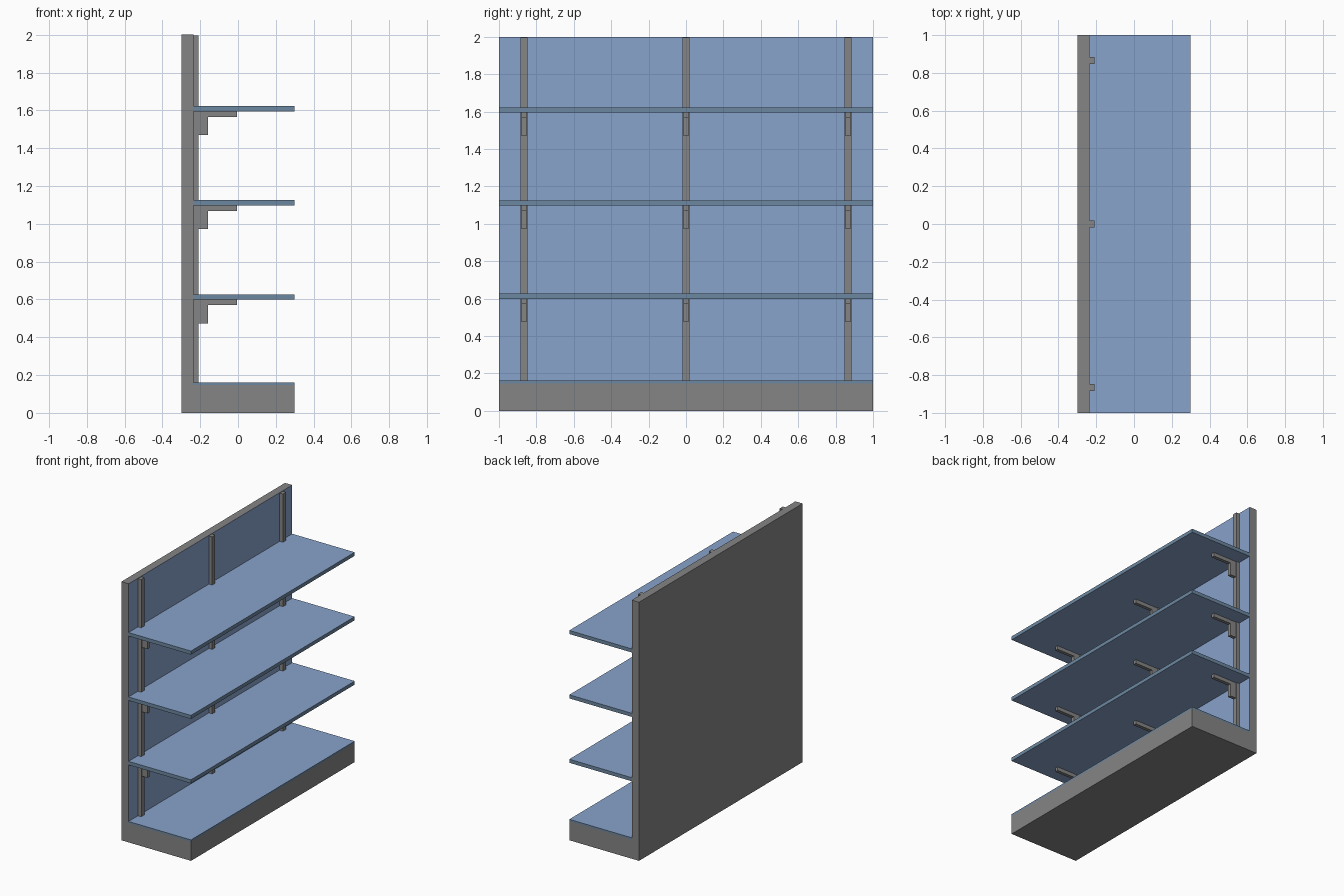
import bpy

if "Cube" in bpy.data.objects:
    bpy.data.objects.remove(bpy.data.objects["Cube"])


def make_material(name, rgb):
    m = bpy.data.materials.new(name)
    m.diffuse_color = (*rgb, 1.0)
    m.use_nodes = True
    m.node_tree.nodes["Principled BSDF"].inputs["Base Color"].default_value = m.diffuse_color
    return m


GREY = make_material("grey metal", (0.235, 0.235, 0.235))
BLUE = make_material("light blue panel", (0.25, 0.366, 0.604))
EDGE = make_material("dull blue edge", (0.15, 0.242, 0.352))


def mesh_object(name, verts, faces, mats, rule=None):
    me = bpy.data.meshes.new(name)
    me.from_pydata(verts, [], faces)
    for m in mats:
        me.materials.append(m)
    me.update()
    if rule:
        for p in me.polygons:
            p.material_index = rule(p.normal)
    ob = bpy.data.objects.new(name, me)
    bpy.context.collection.objects.link(ob)
    return ob


def prism(name, profile, y0, y1, mats, rule=None):
    """Extrude a counter-clockwise (seen from -y) x/z profile from y0 to y1."""
    n = len(profile)
    verts = [(x, y, z) for y in (y0, y1) for x, z in profile]
    faces = [tuple(range(n)), tuple(range(2 * n - 1, n - 1, -1))]
    faces += [(i, i + n, (i + 1) % n + n, (i + 1) % n) for i in range(n)]
    return mesh_object(name, verts, faces, mats, rule)


def box(name, x0, x1, y0, y1, z0, z1, mats, rule=None):
    return prism(name, [(x0, z0), (x1, z0), (x1, z1), (x0, z1)], y0, y1, mats, rule)


BACK, PANEL, POST, FRONT = -0.298, -0.236, -0.208, 0.298
BASE_TOP, PLATE = 0.162, 0.015

# L-shaped frame: plinth and back wall, blue on the wall's shelf side
frame = prism("base_and_back_panel",
              [(BACK, 0), (FRONT, 0), (FRONT, BASE_TOP - PLATE),
               (PANEL, BASE_TOP - PLATE), (PANEL, 2), (BACK, 2)],
              -1, 1, [GREY, BLUE])
for p in frame.data.polygons:
    if p.normal.x > 0.9 and p.center.z > 0.5:
        p.material_index = 1


# Shelves: broad faces light blue, rims duller
def shelf_rule(n):
    return 0 if abs(n.z) > 0.5 else 1


box("bottom_shelf", PANEL, FRONT, -1, 1, BASE_TOP - PLATE, BASE_TOP, [BLUE, EDGE], shelf_rule)
SHELVES = (0.599, 1.097, 1.595)
for i, z in enumerate(SHELVES):
    box(f"shelf_{i + 1}", PANEL, FRONT, -1, 1, z, z + 0.028, [BLUE, EDGE], shelf_rule)

# Uprights with stepped shelf brackets
for j, y in enumerate((-0.866, 0, 0.866)):
    box(f"upright_{j + 1}", PANEL, POST, y - 0.019, y + 0.019, BASE_TOP, 1.996, [GREY])
    for i, z in enumerate(SHELVES):
        prism(f"bracket_{j + 1}_{i + 1}",
              [(POST, z - 0.125), (-0.158, z - 0.125), (-0.158, z - 0.029),
               (-0.006, z - 0.029), (-0.006, z), (POST, z)],
              y - 0.013, y + 0.013, [GREY])
